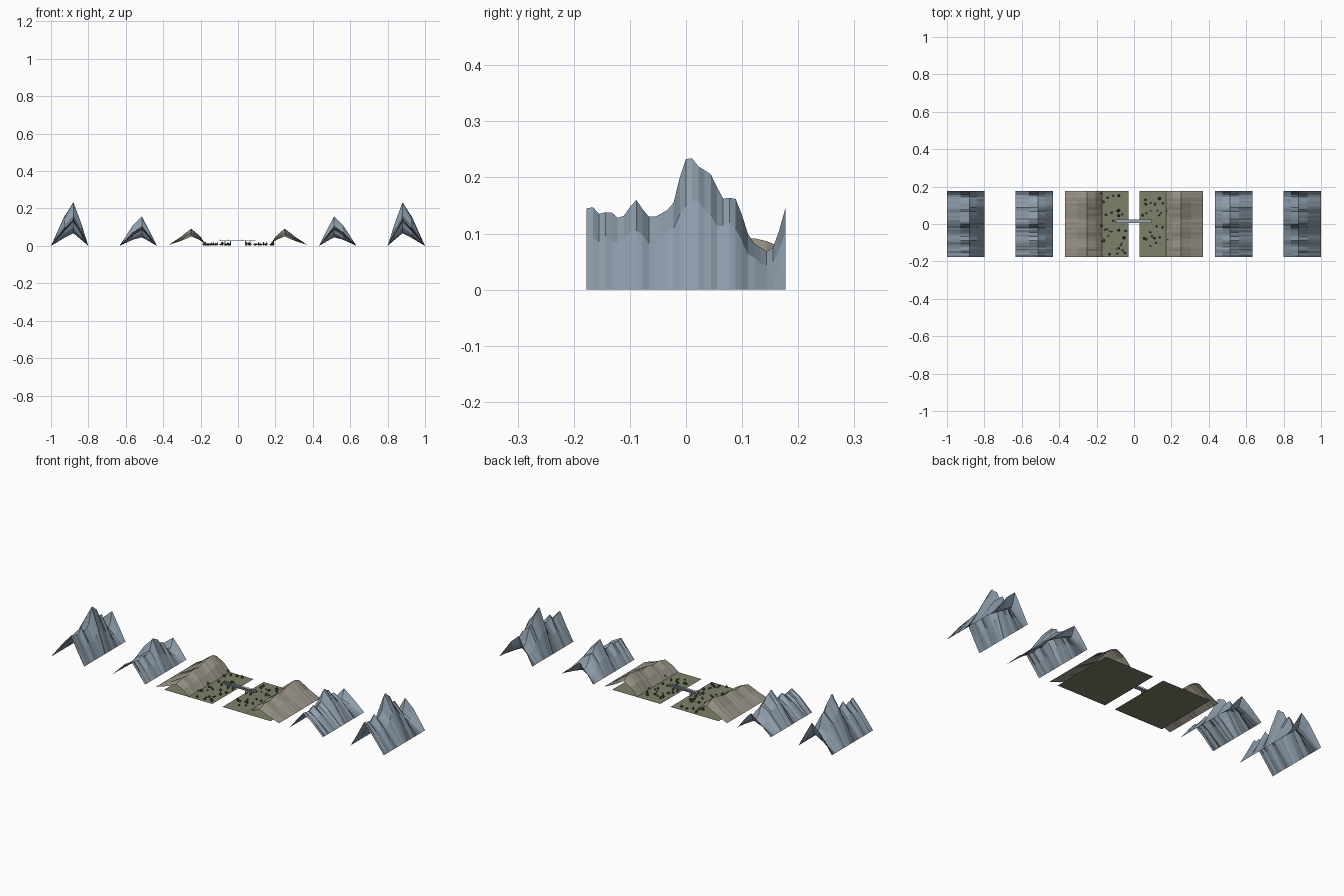
import bpy, bmesh, math, random
from mathutils import Matrix, Vector

if "Cube" in bpy.data.objects:
    bpy.data.objects.remove(bpy.data.objects["Cube"])

random.seed(7)
HALF = 0.177
SEG = 32


def material(name, rgb):
    m = bpy.data.materials.new(name)
    m.diffuse_color = (*rgb, 1)
    m.use_nodes = True
    m.node_tree.nodes["Principled BSDF"].inputs["Base Color"].default_value = m.diffuse_color
    return m


BLUE_FAR = material("far_rock", (0.26, 0.33, 0.40))
BLUE_MID = material("mid_rock", (0.29, 0.36, 0.43))
TAN = material("hill_earth", (0.33, 0.30, 0.25))
GREEN = material("grass", (0.20, 0.22, 0.14))
LEAF = material("leaf", (0.05, 0.09, 0.05))
BARK = material("bark", (0.10, 0.07, 0.04))
STEEL = material("steel", (0.33, 0.38, 0.42))


def finish(bm, name, mat, smooth=False):
    me = bpy.data.meshes.new(name)
    for f in bm.faces:
        f.smooth = smooth
    bm.to_mesh(me)
    bm.free()
    ob = bpy.data.objects.new(name, me)
    bpy.context.collection.objects.link(ob)
    me.materials.append(mat)
    return ob


def crest_height(crest, y):
    for (y0, z0), (y1, z1) in zip(crest, crest[1:]):
        if y <= y1:
            return z0 + (z1 - z0) * max(0, y - y0) / (y1 - y0)
    return crest[-1][1]


# Open folded sheet swept along y, with mirrored copies on both sides
def ridge(name, outer, width, crest, scale, section, rough, mat, base=0.0):
    rows = []
    for i in range(SEG + 1):
        y = -HALF + 2 * HALF * i / SEG
        h = crest_height(crest, y) * scale
        row = []
        for u, v in section:
            j = rough if 0 < v < 1 else 0
            z = base + (h - base) * v * (1 + random.uniform(-j, j))
            row.append((outer - width * u, y, z))
        rows.append(row)
    for side, sgn in (("right", 1), ("left", -1)):
        bm = bmesh.new()
        grid = [[bm.verts.new((sgn * x, y, z)) for x, y, z in r] for r in rows]
        for a, b in zip(grid, grid[1:]):
            for k in range(len(section) - 1):
                bm.faces.new((a[k], b[k], b[k + 1], a[k + 1]))
        bmesh.ops.recalc_face_normals(bm, faces=bm.faces)
        if sum(f.normal.z for f in bm.faces) < 0:
            bmesh.ops.reverse_faces(bm, faces=bm.faces)
        finish(bm, name + "_" + side, mat)


PEAKS = [(-0.177, .145), (-0.165, .147), (-0.155, .135), (-0.135, .14), (-0.122, .128),
         (-0.11, .132), (-0.09, .162), (-0.068, .13), (-0.055, .13), (-0.035, .14),
         (-0.022, .155), (-0.01, .205), (0, .233), (0.01, .235), (0.022, .22),
         (0.045, .205), (0.065, .162), (0.087, .165), (0.096, .145), (0.11, .1),
         (0.122, .082), (0.145, .067), (0.155, .075), (0.166, .105), (0.177, .145)]
HILLS = [(-0.177, .05), (-0.12, .065), (-0.08, .06), (-0.03, .074), (0.02, .07),
         (0.07, .082), (0.12, .092), (0.15, .085), (0.177, .068)]
SHARP = [(0, 0), (0.36, 0.68), (0.6, 1), (0.8, 0.52), (1, 0)]
ROUND = [(0, 0), (0.33, 0.5), (0.6, 1), (0.82, 0.58), (1, 0)]

ridge("far_ridge", 1.0, 0.2, PEAKS, 1.0, SHARP, 0.09, BLUE_FAR)
ridge("middle_ridge", 0.634, 0.2, PEAKS, 0.68, SHARP, 0.09, BLUE_MID)
ridge("near_hill", 0.37, 0.2, HILLS, 1.0, ROUND, 0.08, TAN, 0.005)

# Grass plains on each bank
for side, s in (("right", 1), ("left", -1)):
    bm = bmesh.new()
    bmesh.ops.create_grid(bm, x_segments=1, y_segments=1, size=1,
                          matrix=Matrix.Translation((s * 0.175, 0, 0.003))
                          @ Matrix.Diagonal((0.145, HALF, 1, 1)))
    finish(bm, "plain_" + side, GREEN)

# Scattered low bushes and conifers
for side, s in (("right", 1), ("left", -1)):
    leaves, trunks = bmesh.new(), bmesh.new()
    for n in range(34):
        x, y = s * random.uniform(0.045, 0.19), random.uniform(-0.165, 0.165)
        if abs(y - 0.015) < 0.022 and abs(x) < 0.11:
            y += 0.05
        r = random.uniform(0.005, 0.009)
        if n % 3:
            bmesh.ops.create_icosphere(
                leaves, subdivisions=1, radius=r,
                matrix=Matrix.Translation((x, y, 0.004 + r * 0.5)) @ Matrix.Diagonal((1, 1, 0.75, 1)))
        else:
            bmesh.ops.create_cone(trunks, cap_ends=True, segments=5, radius1=r * 0.25, radius2=r * 0.2,
                                  depth=0.006, matrix=Matrix.Translation((x, y, 0.006)))
            bmesh.ops.create_cone(leaves, cap_ends=True, segments=6, radius1=r, radius2=0,
                                  depth=0.015, matrix=Matrix.Translation((x, y, 0.0155)))
    finish(leaves, "foliage_" + side, LEAF)
    finish(trunks, "trunks_" + side, BARK)


def box(bm, centre, size):
    bmesh.ops.create_cube(bm, size=1, matrix=Matrix.Translation(centre) @ Matrix.Diagonal((*size, 1)))


# Bridge deck with side rails and slender piers
BY = 0.015
bm = bmesh.new()
box(bm, (-0.003, BY, 0.0275), (0.194, 0.02, 0.005))
for dy in (-0.0095, 0.0095):
    box(bm, (-0.003, BY + dy, 0.034), (0.194, 0.001, 0.002))
    for i in range(9):
        box(bm, (-0.095 + i * 0.023, BY + dy, 0.0315), (0.001, 0.001, 0.004))
finish(bm, "bridge_deck", STEEL)
bm = bmesh.new()
for x in (-0.07, -0.04, 0.04, 0.065):
    for dy in (-0.006, 0.006):
        box(bm, (x, BY + dy, 0.0135), (0.004, 0.003, 0.025))
finish(bm, "bridge_piers", STEEL)
